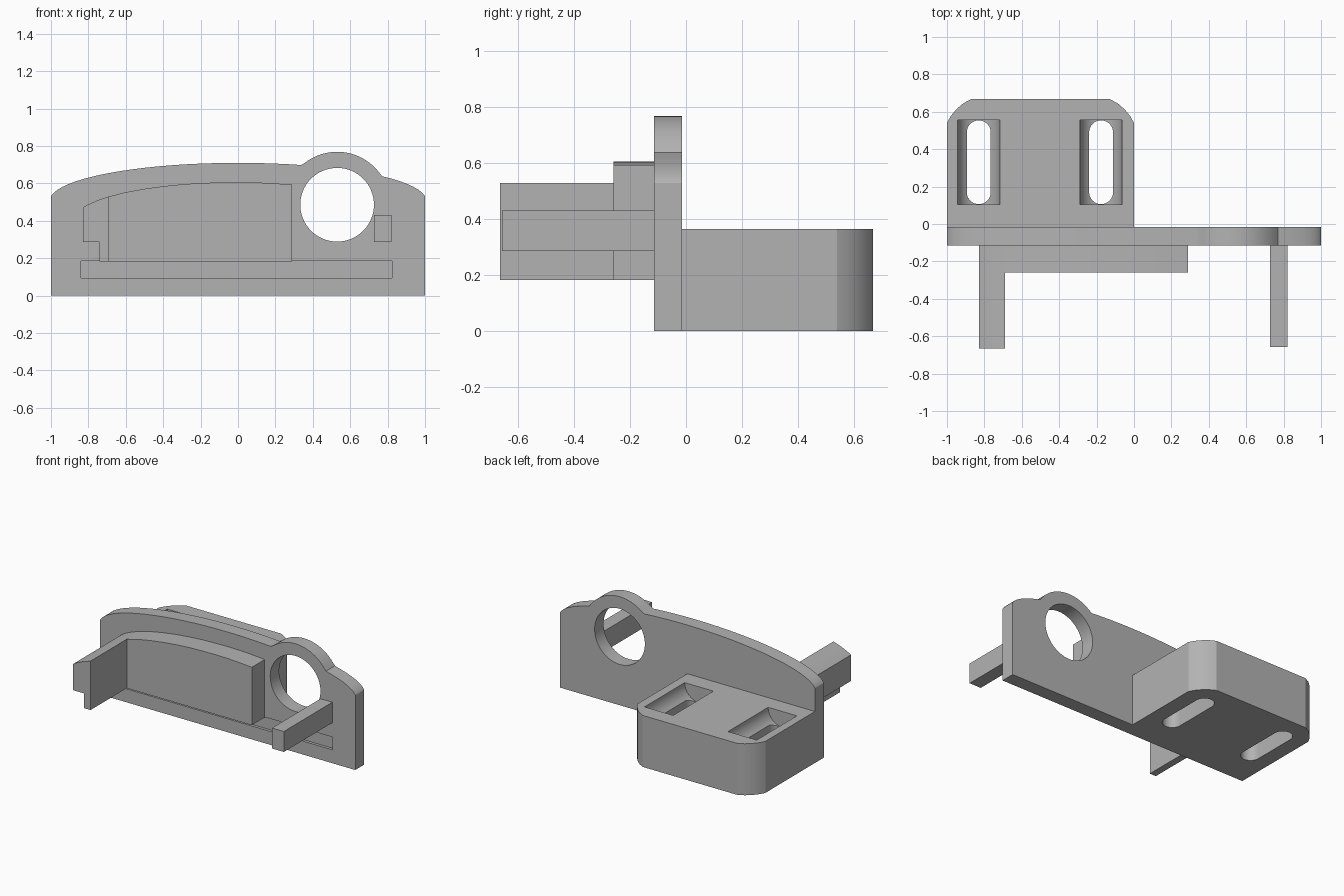
import bpy, bmesh
from math import sin, cos, pi, sqrt, radians, atan2
from mathutils import Vector

if "Cube" in bpy.data.objects:
    bpy.data.objects.remove(bpy.data.objects["Cube"], do_unlink=True)

grey = bpy.data.materials.new("plain grey")
grey.use_nodes = True
grey.diffuse_color = (0.45, 0.45, 0.45, 1)
grey.node_tree.nodes["Principled BSDF"].inputs["Base Color"].default_value = (0.45, 0.45, 0.45, 1)


def prism(name, pts, lo, hi, axis="y"):
    """Extrude a flat outline along y (points are x,z) or z (points are x,y)."""
    place = (lambda p, d: (p[0], d, p[1])) if axis == "y" else (lambda p, d: (p[0], p[1], d))
    bm = bmesh.new()
    face = bm.faces.new([bm.verts.new(place(p, lo)) for p in pts])
    out = bmesh.ops.extrude_face_region(bm, geom=[face])["geom"]
    shift = Vector((0, hi - lo, 0)) if axis == "y" else Vector((0, 0, hi - lo))
    bmesh.ops.translate(bm, verts=[g for g in out if isinstance(g, bmesh.types.BMVert)], vec=shift)
    bmesh.ops.recalc_face_normals(bm, faces=bm.faces)
    mesh = bpy.data.meshes.new(name)
    bm.to_mesh(mesh)
    bm.free()
    mesh.materials.append(grey)
    ob = bpy.data.objects.new(name, mesh)
    bpy.context.collection.objects.link(ob)
    return ob


def rect(x0, x1, b0, b1):
    return [(x0, b0), (x1, b0), (x1, b1), (x0, b1)]


def arc(cx, cy, r, a0, a1, n):
    return [(cx + r * cos(a0 + (a1 - a0) * i / n), cy + r * sin(a0 + (a1 - a0) * i / n))
            for i in range(n + 1)]


def activate(ob):
    bpy.ops.object.select_all(action="DESELECT")
    ob.select_set(True)
    bpy.context.view_layer.objects.active = ob


def cut(ob, cutter):
    cutter.hide_render = True
    mod = ob.modifiers.new("cut", "BOOLEAN")
    mod.operation, mod.solver, mod.object = "DIFFERENCE", "EXACT", cutter
    activate(ob)
    bpy.ops.object.modifier_apply(modifier=mod.name)
    bpy.data.objects.remove(cutter, do_unlink=True)


def smooth(ob):
    activate(ob)
    bpy.ops.object.shade_smooth_by_angle(angle=radians(25))


# Face plate: arched top merging into the ring
FRONT, BACK = -0.115, -0.015
RX, RZ, R = 0.53, 0.486, 0.283


def arch(x):
    return 0.51 + 0.2 * sqrt(1 - (x / 1.005) ** 2)


left, right = (0.337, arch(0.337)), (0.77, arch(0.77))
angles = [atan2(p[1] - RZ, p[0] - RX) for p in (left, right)]
outline = [(1, 0), (-1, 0)]
outline += [(x, arch(x)) for x in (-cos(radians(5 * i)) for i in range(22))]
outline += [left] + arc(RX, RZ, R, angles[0], angles[1], 24)[1:-1] + [right]
outline += [(x, arch(x)) for x in (cos(radians(5 * i)) for i in range(7, -1, -1))]
plate = prism("face_plate", outline, FRONT, BACK)
cut(plate, prism("hole_cutter", arc(RX, RZ, 0.197, 0, 2 * pi, 64)[:-1], -0.3, 0.2))
cut(plate, prism("groove_cutter", rect(-0.84, 0.823, 0.095, 0.185), -0.2, FRONT + 0.02))
smooth(plate)

# Arched wall on the front of the plate
crest = [(-0.69, 0.53), (-0.6, 0.553), (-0.5, 0.571), (-0.4, 0.585), (-0.3, 0.595),
         (-0.2, 0.602), (-0.1, 0.605), (0, 0.607), (0.1, 0.605), (0.2, 0.6), (0.29, 0.593)]
smooth(prism("front_wall", [(0.29, 0.183), (-0.69, 0.183)] + crest, -0.26, FRONT + 0.01))

# Forward arms
hook = [(-0.69, 0.183), (-0.74, 0.183), (-0.74, 0.287), (-0.828, 0.287),
        (-0.828, 0.472), (-0.8, 0.488), (-0.75, 0.51), (-0.69, 0.53)]
smooth(prism("right_hooked_arm", hook, -0.665, FRONT + 0.01))
prism("left_arm", rect(0.727, 0.82, 0.287, 0.432), -0.658, FRONT + 0.01)

# Rear mounting block with rounded back corners
TOP = 0.365
corner = [(0, 0.54), (0.02, 0.577), (0.05, 0.613), (0.087, 0.645), (0.13, 0.668)]
base = [(-1, BACK - 0.01)] + [(-1 + x, y) for x, y in corner]
base += [(-x, y) for x, y in reversed(corner)] + [(0, BACK - 0.01)]
block = prism("mounting_block", base, 0, TOP, "z")

# Two bolt slots, each below a half-round trough
for x in (-0.83, -0.176):
    cut(block, prism("trough_cutter", arc(x, TOP, 0.1125, pi, 2 * pi, 24)
                     + rect(x + 0.1125, x - 0.1125, TOP + 0.1, TOP + 0.1)[:2], 0.105, 0.555))
    slot = arc(x, 0.49, 0.064, 0, pi, 16) + arc(x, 0.17, 0.064, pi, 2 * pi, 16)
    cut(block, prism("slot_cutter", slot, -0.1, TOP + 0.1, "z"))
smooth(block)
